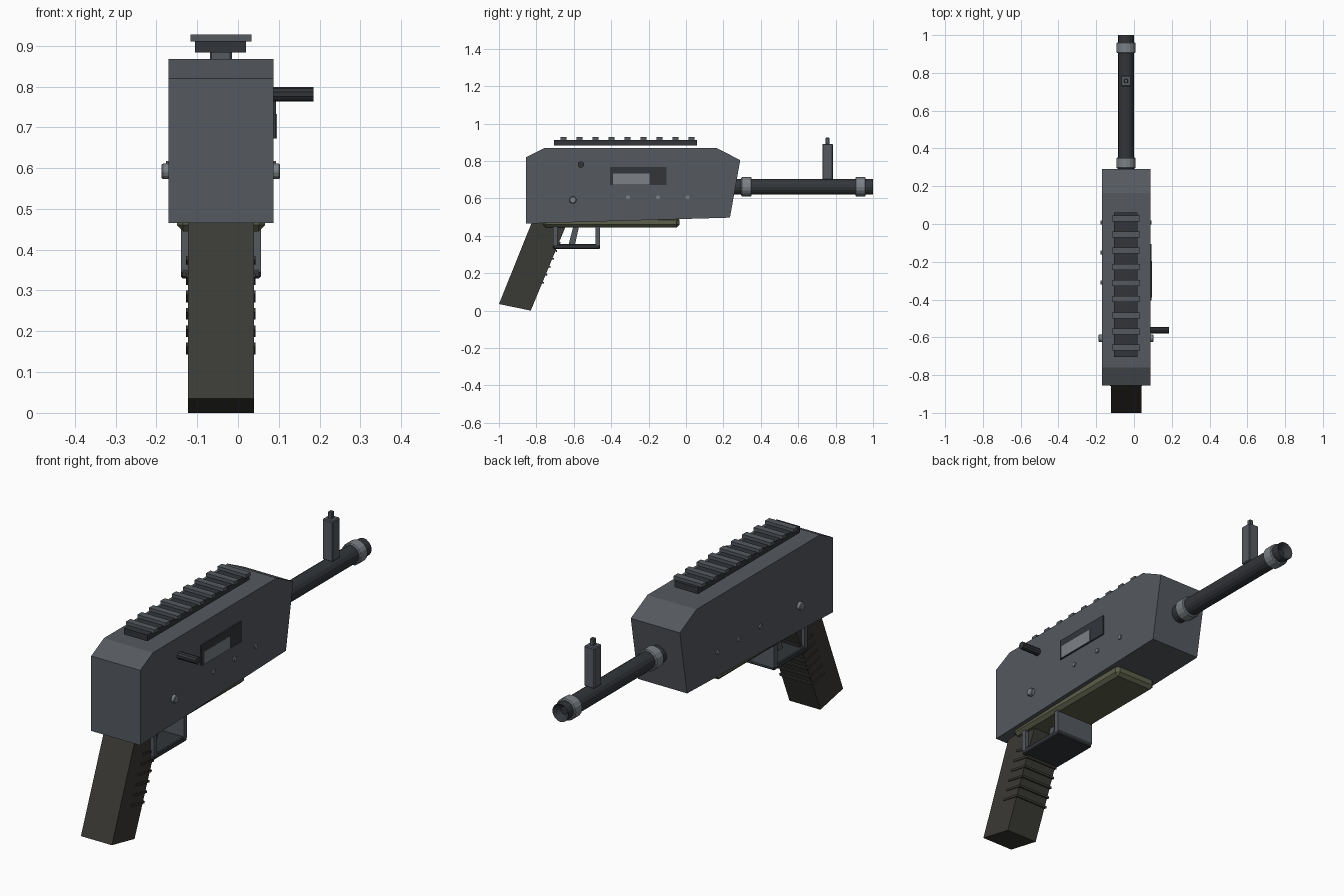
import bpy, bmesh
from math import radians
from mathutils import Vector, Matrix

if "Cube" in bpy.data.objects:
    bpy.data.objects.remove(bpy.data.objects["Cube"])

CX = -0.042  # mirror plane of the body


def material(name, r, g, b):
    m = bpy.data.materials.new(name)
    m.diffuse_color = (r, g, b, 1)
    m.use_nodes = True
    m.node_tree.nodes["Principled BSDF"].inputs["Base Color"].default_value = m.diffuse_color
    return m


STEEL = material("steel", 0.09, 0.10, 0.115)
DARK = material("dark_steel", 0.032, 0.036, 0.042)
LIGHT = material("bright_steel", 0.20, 0.22, 0.24)
GRIP = material("grip_polymer", 0.042, 0.041, 0.035)
OLIVE = material("olive", 0.11, 0.115, 0.07)


def finish(bm, name, mat, bevel=0):
    bmesh.ops.recalc_face_normals(bm, faces=bm.faces)
    me = bpy.data.meshes.new(name)
    bm.to_mesh(me)
    bm.free()
    me.materials.append(mat)
    ob = bpy.data.objects.new(name, me)
    bpy.context.collection.objects.link(ob)
    if bevel:
        mod = ob.modifiers.new("bevel", 'BEVEL')
        mod.width = bevel
        mod.segments = 1
    return ob


def prism(name, profile, width, mat, x=CX, bevel=0):
    """Side profile (y, z) extruded across x."""
    bm = bmesh.new()
    face = bm.faces.new([bm.verts.new((x - width / 2, y, z)) for y, z in profile])
    ext = bmesh.ops.extrude_face_region(bm, geom=[face])
    verts = [v for v in ext["geom"] if isinstance(v, bmesh.types.BMVert)]
    bmesh.ops.translate(bm, verts=verts, vec=(width, 0, 0))
    return finish(bm, name, mat, bevel)


def box(name, xs, ys, zs, mat, bevel=0):
    return prism(name, [(ys[0], zs[0]), (ys[1], zs[0]), (ys[1], zs[1]), (ys[0], zs[1])],
                 xs[1] - xs[0], mat, (xs[0] + xs[1]) / 2, bevel)


def rod(name, a, b, r, sides, mat, bevel=0):
    a, b = Vector(a), Vector(b)
    bm = bmesh.new()
    rot = (b - a).to_track_quat('Z', 'Y').to_matrix().to_4x4()
    bmesh.ops.create_cone(bm, cap_ends=True, segments=sides, radius1=r, radius2=r,
                          depth=(b - a).length,
                          matrix=Matrix.Translation((a + b) / 2) @ rot)
    return finish(bm, name, mat, bevel)


# Receiver and lower plate
prism("receiver", [(-0.855, 0.465), (0.235, 0.497), (0.29, 0.805),
                   (0.165, 0.868), (-0.76, 0.868), (-0.855, 0.82)], 0.257, STEEL)
box("lower_plate", (CX - 0.108, CX + 0.108), (-0.765, -0.035), (0.445, 0.50), OLIVE, 0.015)

# Grip with raised ribs on its forward half
prism("grip", [(-1.0, 0.035), (-0.83, 0.0), (-0.635, 0.47), (-0.825, 0.47)], 0.162, GRIP)
for i in range(6):
    z = 0.15 + i * 0.0425
    rib = box(f"grip_rib_{i}", (-0.085, 0.085), (-0.09, 0.008), (-0.005, 0.005), GRIP)
    rib.location = (CX, -0.83 + 0.415 * z, z)
    rib.rotation_euler.x = radians(-11)

# Trigger guard and trigger
gx = (CX - 0.098, CX + 0.098)
box("guard_bottom", gx, (-0.71, -0.46), (0.33, 0.355), DARK, 0.004)
box("guard_front", gx, (-0.484, -0.46), (0.345, 0.46), STEEL)
box("guard_back", gx, (-0.71, -0.688), (0.345, 0.46), STEEL)
prism("trigger", [(-0.63, 0.345), (-0.595, 0.345), (-0.57, 0.46), (-0.6, 0.46)], 0.05, STEEL)

# Top rail
box("rail_base", (CX - 0.063, CX + 0.061), (-0.705, 0.06), (0.883, 0.912), DARK)
for i in range(9):
    y = -0.655 + i * 0.0856
    box(f"rail_tooth_{i}", (CX - 0.075, CX + 0.075), (y - 0.016, y + 0.016), (0.91, 0.927), STEEL)

# Barrel with bored muzzle and collars
bm = bmesh.new()
rot = Matrix.Translation((CX, 0.61, 0.662)) @ Matrix.Rotation(radians(-90), 4, 'X')
bmesh.ops.create_cone(bm, cap_ends=True, segments=16, radius1=0.042, radius2=0.042,
                      depth=0.78, matrix=rot)
muzzle = [f for f in bm.faces if f.calc_center_median().y > 0.99]
bmesh.ops.inset_region(bm, faces=muzzle, thickness=0.024)
bmesh.ops.translate(bm, verts=muzzle[0].verts[:], vec=(0, -0.03, 0))
finish(bm, "barrel", DARK)
for name, y in (("rear_collar", 0.295), ("muzzle_collar", 0.905)):
    rod(name, (CX, y, 0.662), (CX, y + 0.056, 0.662), 0.051, 16, LIGHT, 0.004)

# Front sight
box("front_sight_post", (CX - 0.027, CX + 0.027), (0.729, 0.785), (0.70, 0.892), STEEL, 0.004)
box("front_sight_tip", (CX - 0.01, CX + 0.01), (0.746, 0.767), (0.885, 0.925), STEEL, 0.003)

# Ejection port, bolt and charging handle on the right side
box("ejection_port", (0.07, 0.093), (-0.405, -0.105), (0.672, 0.768), DARK)
box("bolt", (0.07, 0.0955), (-0.39, -0.195), (0.673, 0.733), LIGHT)
rod("charging_handle", (0.07, -0.562, 0.781), (0.185, -0.562, 0.781), 0.0175, 10, DARK)

# Cross pins showing on both sides
rod("main_pin", (CX - 0.145, -0.605, 0.592), (CX + 0.145, -0.605, 0.592), 0.02, 8, LIGHT, 0.003)
for i, y in enumerate((-0.31, -0.15, 0.008)):
    rod(f"small_pin_{i}", (CX - 0.135, y, 0.606), (CX + 0.135, y, 0.606), 0.011, 8, LIGHT)
